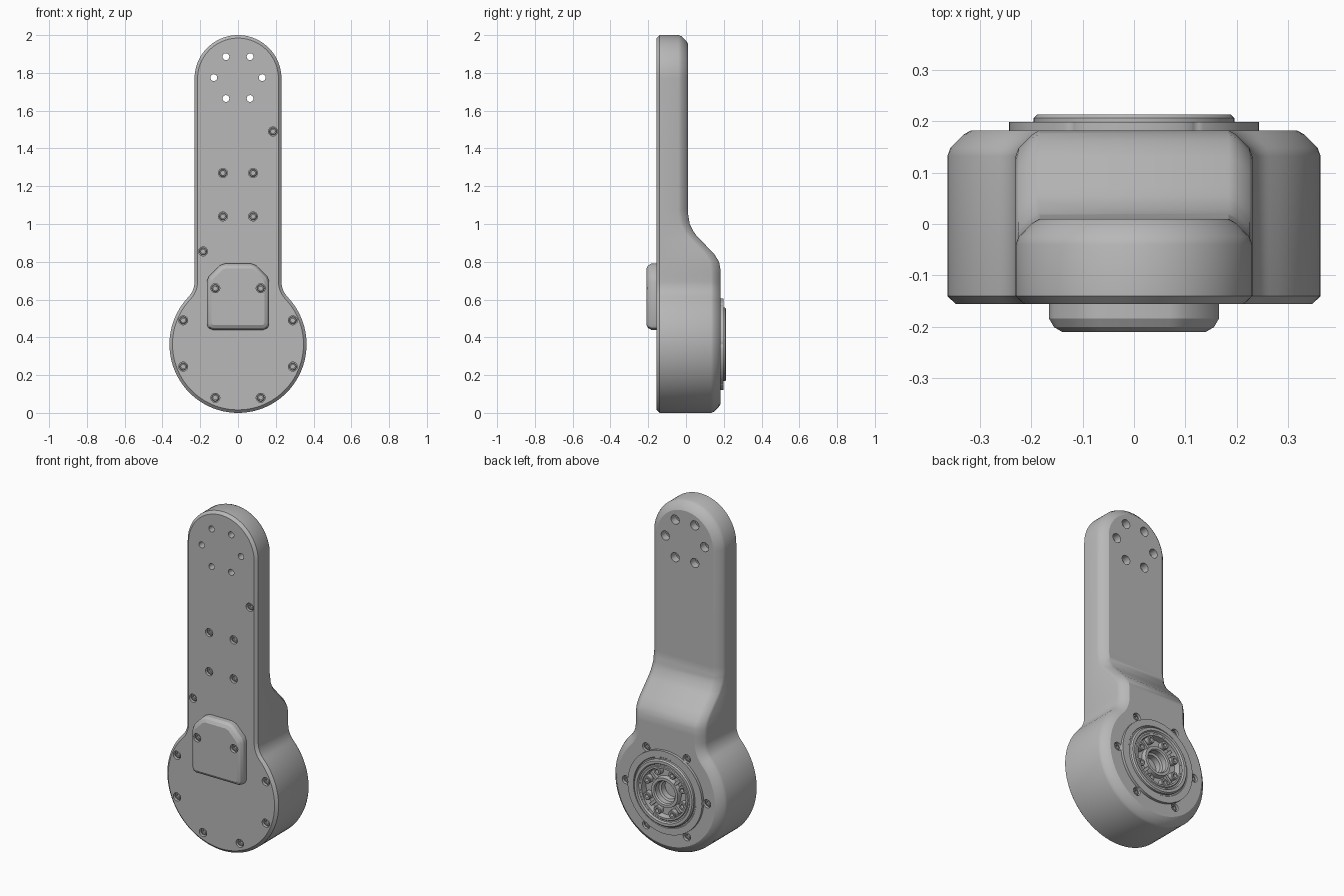
import bpy, bmesh, math
from mathutils import Vector

cube = bpy.data.objects.get("Cube")
if cube:
    bpy.data.objects.remove(cube, do_unlink=True)

grey = bpy.data.materials.new("satin_grey")
grey.use_nodes = True
grey.diffuse_color = (0.48, 0.48, 0.48, 1)
grey.node_tree.nodes["Principled BSDF"].inputs["Base Color"].default_value = (0.48, 0.48, 0.48, 1)

HUB_R, HUB_Z = 0.363, 0.363
ARM_W, TOP_Z = 0.23, 1.77
FILLET = 0.12
FRONT, SEAM, BACK = -0.155, -0.14, 0.182


def finish(bm, name):
    bmesh.ops.recalc_face_normals(bm, faces=bm.faces[:])
    mesh = bpy.data.meshes.new(name)
    bm.to_mesh(mesh)
    bm.free()
    mesh.materials.append(grey)
    ob = bpy.data.objects.new(name, mesh)
    bpy.context.collection.objects.link(ob)
    return ob


def spin(bm, prof, x=0, y=0, z=0, s=1, n=24, hexa=None):
    """Revolve (radius, depth) points about a y axis; radius hexa gives a hexagon."""
    rings = []
    for r, t in prof:
        if r == 0:
            rings.append([bm.verts.new((x, y + s * t, z))])
            continue
        ring = []
        for k in range(n):
            a = math.tau * k / n
            q = r
            if r == hexa:
                q = r * math.cos(math.pi / 6) / math.cos(a % (math.pi / 3) - math.pi / 6)
            ring.append(bm.verts.new((x + q * math.cos(a), y + s * t, z + q * math.sin(a))))
        rings.append(ring)
    for a, b in zip(rings, rings[1:]):
        for k in range(n):
            j = (k + 1) % n
            face = [a[k % len(a)], a[j % len(a)], b[j % len(b)], b[k % len(b)]]
            bm.faces.new(list(dict.fromkeys(face)))


def lathe(name, prof, **kw):
    bm = bmesh.new()
    spin(bm, prof, **kw)
    return finish(bm, name)


def half_outline(d):
    """Right half of the silhouette, bottom to top, inset by d."""
    fx = ARM_W + FILLET
    fz = math.sqrt((HUB_R + FILLET) ** 2 - fx ** 2)
    meet = math.atan2(fz, fx)
    pts = []
    for k in range(33):
        a = -math.pi / 2 + (meet + math.pi / 2) * k / 32
        pts.append(((HUB_R - d) * math.cos(a), HUB_Z + (HUB_R - d) * math.sin(a)))
    for k in range(1, 9):
        a = math.pi + meet * (1 - k / 8)
        pts.append((fx + (FILLET + d) * math.cos(a), HUB_Z + fz + (FILLET + d) * math.sin(a)))
    pts += [(ARM_W - d, 0.72 + 0.02 * k) for k in range(19)]
    pts.append((ARM_W - d, 1.4))
    for k in range(21):
        a = math.pi / 2 * k / 20
        pts.append(((ARM_W - d) * math.cos(a), TOP_Z + (ARM_W - d) * math.sin(a)))
    return pts


def back_y(z):
    """Depth of the back surface: thick hub, slope, thin arm."""
    knots = [(0.76, BACK), (0.8, 0.175), (0.84, 0.15), (0.95, 0.045), (1.0, 0.02), (1.06, 0.01)]
    if z <= knots[0][0]:
        return BACK
    for (z0, y0), (z1, y1) in zip(knots, knots[1:]):
        if z <= z1:
            return y0 + (y1 - y0) * (z - z0) / (z1 - z0)
    return knots[-1][1]


def loft(name, layers):
    """Stack inset outlines; both ends are closed by strips across the width."""
    bm = bmesh.new()
    rings, sides = [], []
    for d, depth in layers:
        pts = half_outline(d)
        right = [bm.verts.new((0 if i in (0, len(pts) - 1) else x, depth(z), z))
                 for i, (x, z) in enumerate(pts)]
        left = [right[0]] + [bm.verts.new((-v.co.x, v.co.y, v.co.z)) for v in right[1:-1]] + [right[-1]]
        sides.append((right, left))
        rings.append(right + left[-2:0:-1])
    for a, b in zip(rings, rings[1:]):
        for k in range(len(a)):
            j = (k + 1) % len(a)
            bm.faces.new((a[k], a[j], b[j], b[k]))
    for right, left in (sides[0], sides[-1]):
        for i in range(len(right) - 1):
            bm.faces.new(list(dict.fromkeys((right[i], right[i + 1], left[i + 1], left[i]))))
    return finish(bm, name)


def cut(targets, cutter):
    cutter.hide_render = True
    for ob in targets:
        mod = ob.modifiers.new("cut", 'BOOLEAN')
        mod.operation, mod.solver, mod.object = 'DIFFERENCE', 'EXACT', cutter
        bpy.context.view_layer.objects.active = ob
        bpy.ops.object.modifier_apply(modifier=mod.name)
    bpy.data.objects.remove(cutter, do_unlink=True)


def level(y):
    return lambda z: y


def below(t):
    return lambda z: back_y(z) - t


# Main housing and front cover
body = loft("housing", [(0, level(SEAM)), (0, below(0.05)), (0.006, below(0.034)),
                        (0.032, below(0.008)), (0.046, below(0))])
cover = loft("front_cover", [(0.016, level(FRONT)), (0.002, level(SEAM - 0.002)), (0, level(SEAM))])

# Raised box on the cover
bm = bmesh.new()
side = [(0.135, 0.44), (0.156, 0.449), (0.165, 0.47), (0.165, 0.695), (0.155, 0.722),
        (0.098, 0.78), (0.07, 0.79)]
loop = side + [(-x, z) for x, z in reversed(side)]
face = bm.faces.new([bm.verts.new((x, FRONT + 0.003, z)) for x, z in loop])
ext = bmesh.ops.extrude_face_region(bm, geom=[face])["geom"]
moved = [v for v in ext if isinstance(v, bmesh.types.BMVert)]
bmesh.ops.translate(bm, verts=moved, vec=Vector((0, -0.058, 0)))
rim = [e for e in bm.edges if all(v in moved for v in e.verts)]
bmesh.ops.bevel(bm, geom=rim, offset=0.026, segments=2, profile=0.4, affect='EDGES')
box = finish(bm, "cover_box")

# Rear output flange with stepped ring, recess and central bore
flange = lathe("output_flange", [
    (0, 0.1), (0.185, 0.1), (0.185, 0.176), (0.243, 0.176), (0.243, 0.198), (0.205, 0.198),
    (0.202, 0.194), (0.195, 0.194), (0.195, 0.206), (0.188, 0.213), (0.172, 0.213), (0.166, 0.204),
    (0.158, 0.204), (0.154, 0.208), (0.144, 0.208), (0.14, 0.172), (0.09, 0.172), (0.086, 0.2),
    (0.07, 0.2), (0.064, 0.192), (0.064, 0.16), (0.052, 0.155), (0.052, 0.12), (0, 0.12)],
    z=HUB_Z, n=64)
cut([body], lathe("bore_cutter", [(0, 0.09), (0.19, 0.09), (0.19, 0.3), (0, 0.3)], z=HUB_Z, n=64))

# Lugs and ribs in the recess
LUGS = 8
for k in range(LUGS):
    a = math.tau * (k + 0.5) / LUGS
    lathe("output_lug", [(0.023, 0.16), (0.023, 0.199), (0.02, 0.202), (0.011, 0.202), (0.011, 0.18), (0, 0.18)],
          x=0.125 * math.cos(a), z=HUB_Z + 0.125 * math.sin(a), n=16)
    if k % 2:
        bm = bmesh.new()
        bmesh.ops.create_cube(bm, size=1)
        bmesh.ops.scale(bm, verts=bm.verts[:], vec=(0.05, 0.03, 0.016))
        rib = finish(bm, "output_rib")
        b = math.tau * k / LUGS
        rib.location = (0.112 * math.cos(b), 0.178, HUB_Z + 0.112 * math.sin(b))
        rib.rotation_euler = (0, -b, 0)

# Mounting holes through the arm tip, counterbored at the back
bm = bmesh.new()
for k in range(6):
    a = math.tau * k / 6
    spin(bm, [(0, -0.3), (0.018, -0.3), (0.018, -0.035), (0.027, -0.035), (0.027, 0.1), (0, 0.1)],
         x=0.128 * math.cos(a), z=1.775 + 0.128 * math.sin(a))
cut([body, cover], finish(bm, "mount_cutter"))

# Screw positions: x, height
cover_spots = [(0.185, 1.49), (-0.185, 0.855)]
for x, z in [(0.08, 1.27), (0.08, 1.04), (0.29, 0.49), (0.29, 0.245), (0.12, 0.08)]:
    cover_spots += [(x, z), (-x, z)]
box_spots = [(0.12, 0.66), (-0.12, 0.66)]
rear_spots = [(0.265 * math.cos(math.tau * k / 6), HUB_Z + 0.265 * math.sin(math.tau * k / 6))
              for k in range(6)]

POCKET = [(0, 0.024), (0.024, 0.024), (0.024, -0.05), (0, -0.05)]
HEAD = [(0, 0.03), (0.02, 0.03), (0.02, 0.011), (0.017, 0.008), (0.012, 0.008), (0.0119, 0.022), (0, 0.022)]


def screws(name, spots, y, s, targets):
    """Sink a pocket at each spot and seat a hex socket screw in it."""
    bm = bmesh.new()
    for x, z in spots:
        spin(bm, POCKET, x=x, y=y, z=z, s=s)
    cut(targets, finish(bm, name + "_cutter"))
    for x, z in spots:
        lathe(name, HEAD, x=x, y=y, z=z, s=s, n=12, hexa=0.012)


screws("cover_screw", cover_spots, FRONT, 1, [cover, body])
screws("box_screw", box_spots, FRONT - 0.055, 1, [box])
screws("rear_screw", rear_spots, BACK, -1, [body, flange])

# Smooth shading with crisp edges
bpy.ops.object.select_all(action='DESELECT')
for ob in bpy.context.scene.objects:
    if ob.type == 'MESH' and ob.data.materials and ob.data.materials[0] == grey:
        ob.select_set(True)
bpy.context.view_layer.objects.active = body
bpy.ops.object.shade_smooth_by_angle(angle=math.radians(28))
